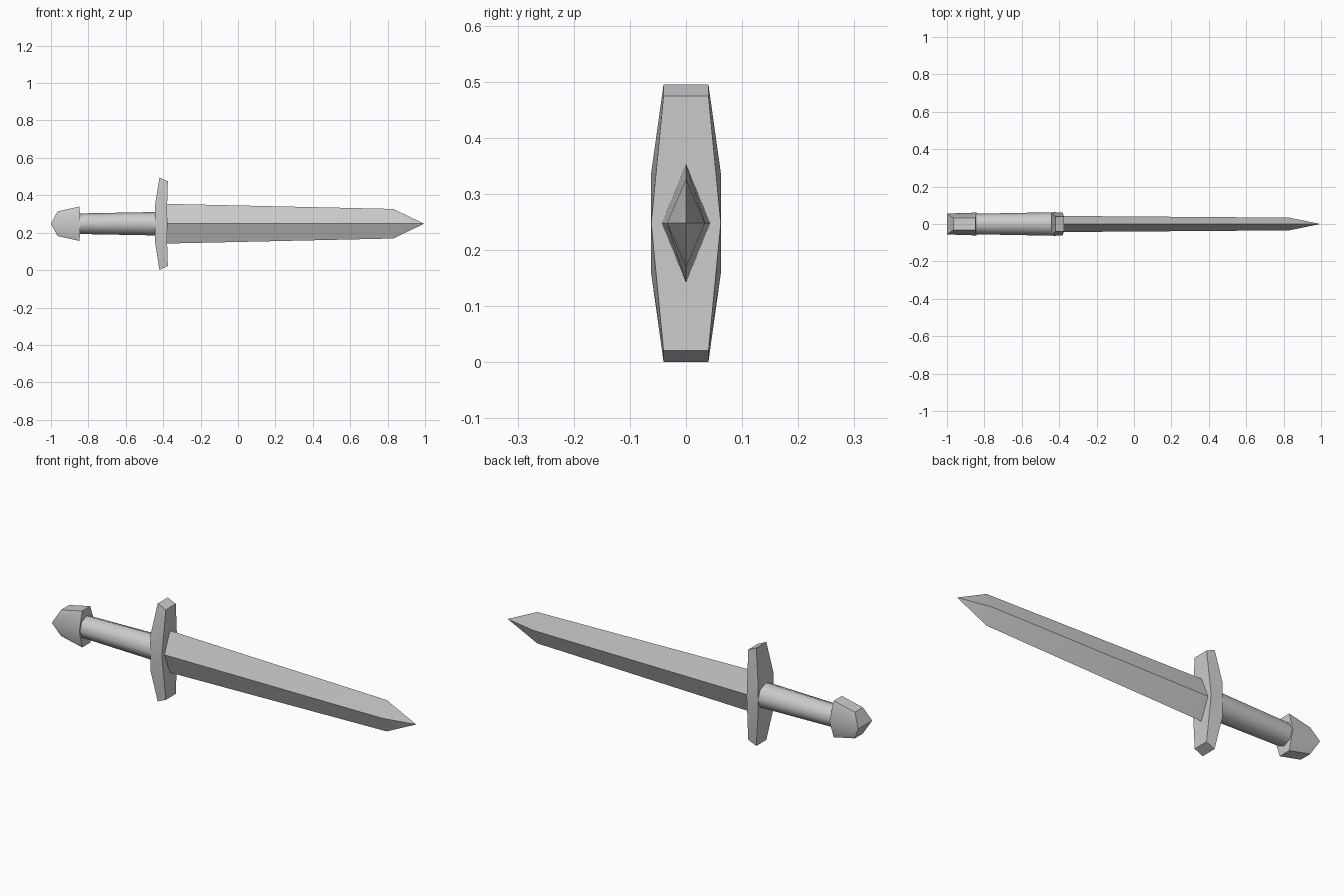
import bpy, math
from mathutils import Matrix

cube = bpy.data.objects.get("Cube")
if cube:
    bpy.data.objects.remove(cube)

MID = 0.248  # height of the long axis

steel = bpy.data.materials.new("grey_steel")
steel.use_nodes = True
steel.diffuse_color = (0.6, 0.6, 0.6, 1)
steel.node_tree.nodes["Principled BSDF"].inputs["Base Color"].default_value = (0.6, 0.6, 0.6, 1)


def finish(obj, angle):
    obj.data.materials.append(steel)
    bpy.ops.object.select_all(action='DESELECT')
    obj.select_set(True)
    bpy.context.view_layer.objects.active = obj
    bpy.ops.object.mode_set(mode='EDIT')
    bpy.ops.mesh.select_all(action='SELECT')
    bpy.ops.mesh.normals_make_consistent(inside=False)
    bpy.ops.object.mode_set(mode='OBJECT')
    bpy.ops.object.shade_smooth_by_angle(angle=math.radians(angle))


def build(name, verts, faces, angle=42):
    mesh = bpy.data.meshes.new(name)
    mesh.from_pydata([(x, y, z + MID) for x, y, z in verts], [], faces)
    obj = bpy.data.objects.new(name, mesh)
    bpy.context.collection.objects.link(obj)
    finish(obj, angle)


# Blade: two diamond sections running into a point
def diamond(x, y, z):
    return [(x, 0, z), (x, y, 0), (x, 0, -z), (x, -y, 0)]


verts = diamond(-0.38, 0.043, 0.106) + diamond(0.83, 0.034, 0.079) + [(0.995, 0, 0)]
faces = [(3, 2, 1, 0)]
for i in range(4):
    j = (i + 1) % 4
    faces += [(i, j, j + 4, i + 4), (i + 4, j + 4, 8)]
build("blade", verts, faces, 20)

# Guard: bowed side outline (x, half width, z), mirrored front to back
outline = [(-0.42, 0.04, 0.247), (-0.445, 0.062, 0.09), (-0.445, 0.062, -0.09),
           (-0.42, 0.04, -0.247), (-0.375, 0.04, -0.227), (-0.382, 0.062, 0),
           (-0.375, 0.04, 0.227)]
n = len(outline)
verts = [(x, s * y, z) for s in (-1, 1) for x, y, z in outline]
faces = [(i, (i + 1) % n, (i + 1) % n + n, i + n) for i in range(n)]
for k in (0, n):
    faces += [tuple(i + k for i in f) for f in ((0, 1, 5, 6), (1, 2, 5), (2, 3, 4, 5))]
build("guard", verts, faces)

# Grip: tapered round handle
bpy.ops.mesh.primitive_cone_add(vertices=8, radius1=0.055, radius2=0.063, depth=0.43)
grip = bpy.context.object
grip.name = "grip"
grip.data.transform(Matrix.Translation((-0.635, 0, MID)) @ Matrix.Rotation(math.pi / 2, 4, 'Y'))
finish(grip, 50)

# Pommel: wedge ending in a ridge, wider at mid height than at top and bottom
outline = [(-1, 0.056, 0), (-0.965, 0.032, 0.066), (-0.847, 0.032, 0.092),
           (-0.843, 0.061, 0), (-0.847, 0.032, -0.092), (-0.965, 0.032, -0.066)]
n = len(outline)
verts = [(x, s * y, z) for s in (-1, 1) for x, y, z in outline]
faces = [(i, (i + 1) % n, (i + 1) % n + n, i + n) for i in range(n)]
for k in (0, n):
    faces += [tuple(i + k for i in f) for f in ((0, 1, 2, 3), (0, 3, 4, 5))]
build("pommel", verts, faces)
